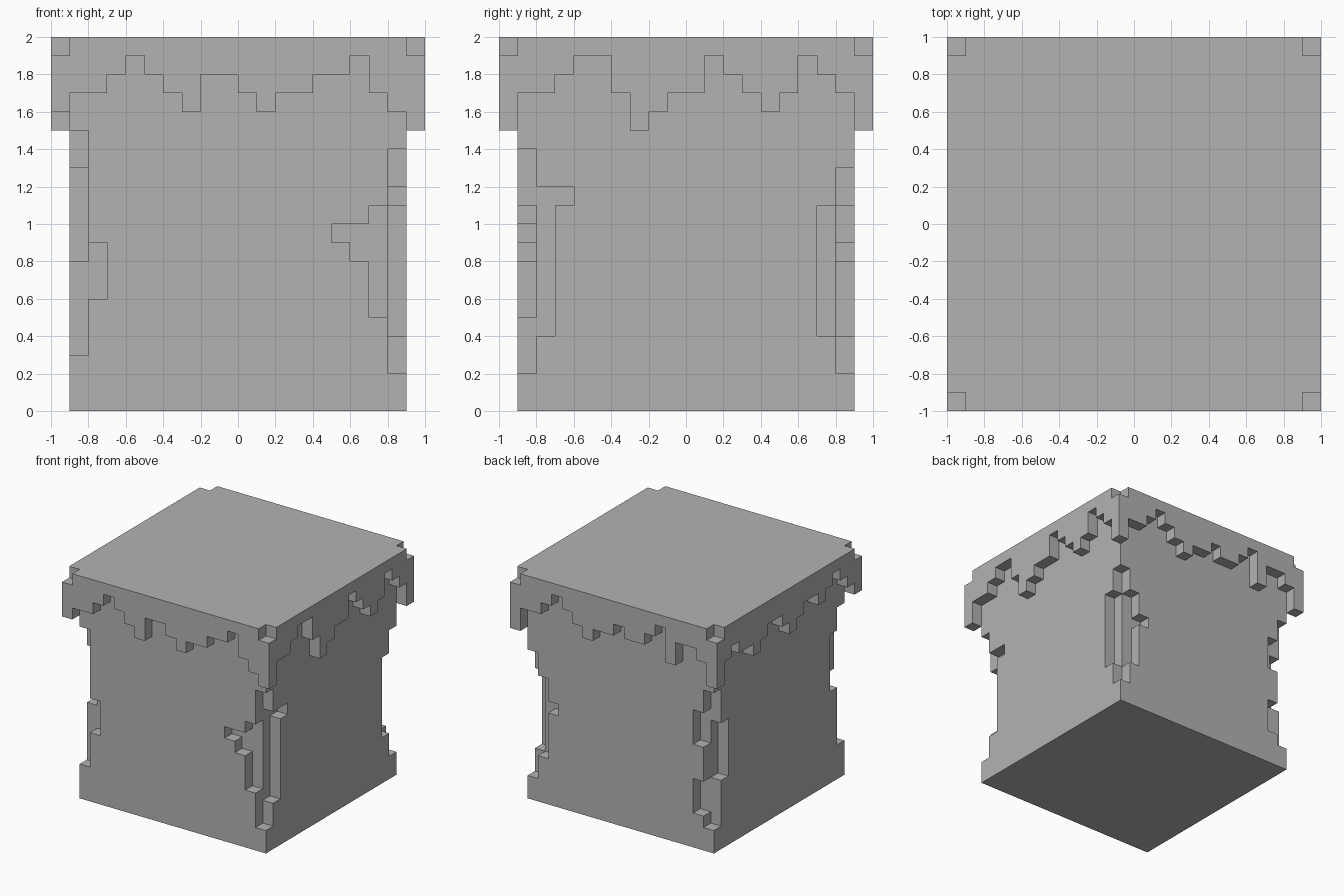
import bpy
import bmesh
from mathutils import Vector

N = 20           # cells along the longest side
CELL = 2 / N

cube = bpy.data.objects.get("Cube")
if cube:
    bpy.data.objects.remove(cube, do_unlink=True)

grey = bpy.data.materials.new("plain_grey")
grey.use_nodes = True
colour = (0.45, 0.45, 0.45, 1)
grey.diffuse_color = colour
grey.node_tree.nodes["Principled BSDF"].inputs["Base Color"].default_value = colour


def turn(a, b, side):
    """Rotate a grid cell by quarter turns about the vertical axis."""
    for _ in range(side):
        a, b = N - 1 - b, a
    return a, b


def build(name, cells, solid):
    """Skin the cells, keeping only faces that are open to the air."""
    bm = bmesh.new()
    shared = {}

    def vert(p):
        key = tuple(p)
        if key not in shared:
            x, y, z = key
            shared[key] = bm.verts.new((x * CELL - 1, y * CELL - 1, z * CELL))
        return shared[key]

    for cell in sorted(cells):
        for axis in range(3):
            u, v = Vector((0, 0, 0)), Vector((0, 0, 0))
            u[(axis + 1) % 3] = v[(axis + 2) % 3] = 1
            for step in (-1, 1):
                near = list(cell)
                near[axis] += step
                if tuple(near) in solid:
                    continue
                o = Vector(cell)
                o[axis] += max(step, 0)
                ring = [o, o + u, o + u + v, o + v][::step]
                bm.faces.new([vert([round(c) for c in p]) for p in ring])
    # Merge the small squares into broad flat faces
    bmesh.ops.dissolve_limit(bm, angle_limit=0.01, verts=bm.verts[:], edges=bm.edges[:])
    bmesh.ops.triangulate(bm, faces=[f for f in bm.faces if len(f.verts) > 4])
    mesh = bpy.data.meshes.new(name)
    bm.to_mesh(mesh)
    bm.free()
    mesh.materials.append(grey)
    obj = bpy.data.objects.new(name, mesh)
    bpy.context.collection.objects.link(obj)


# Block body, one cell narrower than the cap all round
inner = range(1, N - 1)
body = {(x, y, z) for x in inner for y in inner for z in range(N - 1)}

# Chipped corner edges: steps along each face, then bottom and top cell
chips = [
    [(0, 0, 3, 15), (1, 0, 6, 9), (0, 1, 8, 13)],
    [(0, 0, 2, 14), (1, 0, 4, 12), (2, 0, 11, 12),
     (0, 1, 5, 11), (0, 2, 8, 10), (0, 3, 9, 10)],
    [(0, 0, 2, 13), (1, 0, 4, 11), (2, 0, 8, 9), (0, 1, 4, 11)],
    [(0, 0, 2, 14), (1, 0, 6, 11), (0, 1, 9, 12), (0, 1, 3, 6)],
]
for corner, cuts in enumerate(chips):
    for u, v, low, high in cuts:
        body -= {(*turn(1 + u, 1 + v, corner), z) for z in range(low, high)}

# Cap slab with a ragged overhang; each digit is a drip length in cells
cap = {(x, y, N - 1) for x in range(N) for y in range(N)}
drips = ["43321234223433221345",   # front
         "53321135433123431235",   # right face
         "53321234332332142235",   # back
         "53233432234322321234"]   # left face
for side, lengths in enumerate(drips):
    for i, length in enumerate(lengths):
        cap |= {(*turn(i, 0, side), N - 1 - d) for d in range(int(length))}

# Nicked top corners
cap -= {(*turn(0, 0, side), N - 1) for side in range(4)}

solid = body | cap
build("block_body", body, solid)
build("dripping_cap", cap, solid)
